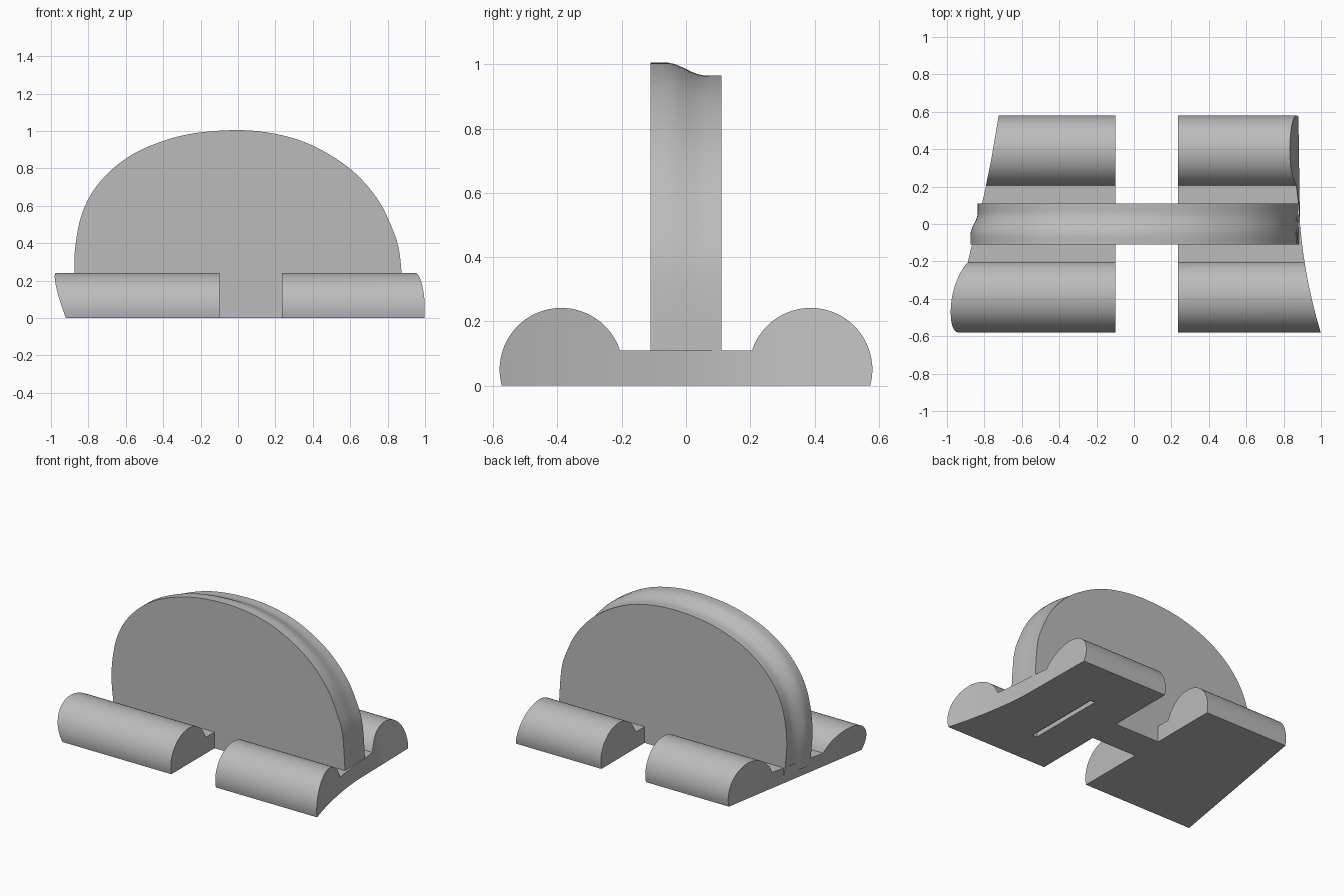
import bpy, bmesh, math
from mathutils import Vector

cube = bpy.data.objects.get("Cube")
if cube:
    bpy.data.objects.remove(cube, do_unlink=True)

grey = bpy.data.materials.new("plain_grey")
grey.use_nodes = True
colour = (0.5, 0.5, 0.5, 1)
grey.diffuse_color = colour
grey.node_tree.nodes["Principled BSDF"].inputs["Base Color"].default_value = colour


def smoothstep(t):
    t = max(0, min(1, t))
    return t * t * (3 - 2 * t)


def make_object(name, bm):
    bmesh.ops.remove_doubles(bm, verts=bm.verts, dist=0.0005)
    bmesh.ops.recalc_face_normals(bm, faces=bm.faces)
    mesh = bpy.data.meshes.new(name)
    bm.to_mesh(mesh)
    bm.free()
    mesh.materials.append(grey)
    obj = bpy.data.objects.new(name, mesh)
    bpy.context.collection.objects.link(obj)
    return obj


def box(name, low, high):
    bm = bmesh.new()
    bmesh.ops.create_cube(bm, size=1)
    for v in bm.verts:
        v.co = [a + (c + 0.5) * (b - a) for a, b, c in zip(low, high, v.co)]
    return make_object(name, bm)


def smooth(obj):
    bpy.ops.object.select_all(action='DESELECT')
    obj.select_set(True)
    bpy.context.view_layer.objects.active = obj
    bpy.ops.object.shade_smooth_by_angle(angle=math.radians(30))


# Cross-section of the base: a rounded foot at each side and a thin web between
RADIUS, FOOT_Y, FOOT_Z, WEB = 0.192, 0.388, 0.05, 0.11
start = -math.asin(FOOT_Z / RADIUS)
end = math.pi - math.asin((WEB - FOOT_Z) / RADIUS)
STEPS = 28
arc = []
for i in range(STEPS + 1):
    a = start + (end - start) * i / STEPS
    arc.append((-FOOT_Y - RADIUS * math.cos(a), FOOT_Z + RADIUS * math.sin(a)))
inner = arc[-1][0]
web = [(inner * (1 - i / 4), WEB) for i in range(1, 8)]
section = arc + web + [(-y, z) for y, z in reversed(arc)]
BOTTOM_Y = FOOT_Y + RADIUS * math.cos(start)


# Sculpted outer ends of the base
def right_end(y, z):
    slant = 0.35 * z * smoothstep((0.35 - y) / 0.75)
    return -(0.822 - 0.17 * y) - slant


def left_end(y, z):
    if y < 0:
        return 0.888 - 0.08 * y + 0.19 * y * y
    return 0.888 - 0.015 * y - 0.2 * z * smoothstep(y / 0.3)


def base_half(name, outer, gap_x):
    bm = bmesh.new()

    def ring(x_at):
        tops, bottoms = [], []
        for y, z in section:
            yb = max(-BOTTOM_Y, min(BOTTOM_Y, y))
            tops.append(bm.verts.new((x_at(y, z), y, z)))
            bottoms.append(bm.verts.new((x_at(yb, 0), yb, 0)))
        return tops, bottoms

    t0, b0 = ring(outer)
    t1, b1 = ring(lambda y, z: gap_x)
    for i in range(len(section) - 1):
        j = i + 1
        for quad in ((t0[i], t0[j], t1[j], t1[i]), (b0[i], b0[j], b1[j], b1[i]),
                     (t0[i], t0[j], b0[j], b0[i]), (t1[i], t1[j], b1[j], b1[i])):
            bm.faces.new(quad)
    bmesh.ops.dissolve_degenerate(bm, edges=bm.edges, dist=0.0001)
    return make_object(name, bm)


GAP = (-0.1, 0.235)
right_base = base_half("right_base", right_end, GAP[0])
left_base = base_half("left_base", left_end, GAP[1])

# Narrow slot cut in the underside
cutter = box("slot_cutter", (0.505, -0.32, -0.05), (0.54, 0.23, 0.03))
cut = left_base.modifiers.new("slot", 'BOOLEAN')
cut.operation = 'DIFFERENCE'
cut.object = cutter
bpy.context.view_layer.objects.active = left_base
bpy.ops.object.modifier_apply(modifier=cut.name)
bpy.data.objects.remove(cutter, do_unlink=True)

# Bridge below the upright panel, across the gap
HALF, FLOOR = 0.11, 0.06
bridge = box("bridge", (GAP[0], -HALF, 0), (GAP[1], HALF, FLOOR))

# Domed upright panel, its rim easing down from front to back
outline = [Vector(p) for p in (
    (-0.855, FLOOR), (-0.875, 0.26), (-0.865, 0.42), (-0.83, 0.57), (-0.76, 0.7),
    (-0.65, 0.815), (-0.5, 0.908), (-0.28, 0.98), (-0.02, 1.005), (0.2, 0.985),
    (0.4, 0.922), (0.6, 0.798), (0.74, 0.645), (0.82, 0.49), (0.865, 0.34), (0.885, FLOOR))]


def spline(points, steps):
    result = []
    for i in range(len(points) - 1):
        p0, p3 = points[max(i - 1, 0)], points[min(i + 2, len(points) - 1)]
        p1, p2 = points[i], points[i + 1]
        for k in range(steps):
            t = k / steps
            result.append(p1 + 0.5 * t * (p2 - p0 + t * (
                2 * p0 - 5 * p1 + 4 * p2 - p3 + t * (3 * (p1 - p2) + p3 - p0))))
    return result + [points[-1]]


rim = spline(outline, 5)
bm = bmesh.new()
rows = []
ROWS = 12
for r in range(ROWS + 1):
    y = HALF * (2 * r / ROWS - 1)
    s = smoothstep((y + 0.06) / 0.12)
    rows.append([bm.verts.new((p.x + s * (0.018 - 0.025 * p.x), y,
                               p.y - s * 0.042 * (p.y - FLOOR))) for p in rim])
for a, b in zip(rows, rows[1:]):
    for i in range(len(rim)):
        j = (i + 1) % len(rim)
        bm.faces.new((a[i], a[j], b[j], b[i]))
bm.faces.new(rows[0])
bm.faces.new(rows[-1])
panel = make_object("upright_panel", bm)

for obj in (right_base, left_base, bridge, panel):
    smooth(obj)
